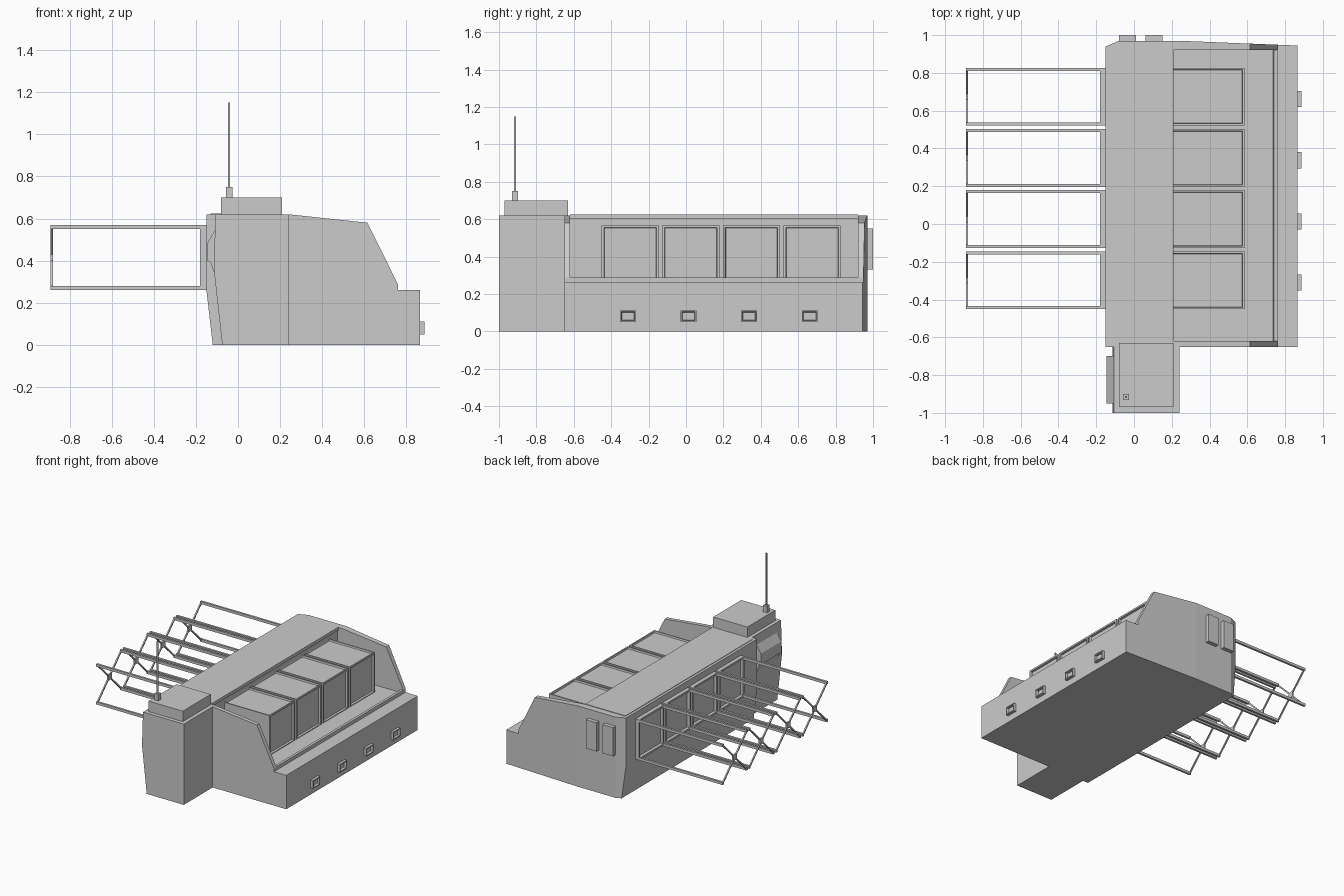
import bpy, bmesh
from mathutils import Vector

if "Cube" in bpy.data.objects:
    bpy.data.objects.remove(bpy.data.objects["Cube"])


def finish(name, bm):
    bmesh.ops.recalc_face_normals(bm, faces=bm.faces)
    me = bpy.data.meshes.new(name)
    bm.to_mesh(me)
    bm.free()
    ob = bpy.data.objects.new(name, me)
    bpy.context.collection.objects.link(ob)
    return ob


def prism_bm(profile, y0, y1):
    """Extrude an x-z outline along y."""
    bm = bmesh.new()
    face = bm.faces.new([bm.verts.new((x, y0, z)) for x, z in profile])
    ext = bmesh.ops.extrude_face_region(bm, geom=[face], use_keep_orig=True)
    bmesh.ops.translate(bm, vec=(0, y1 - y0, 0),
                        verts=[v for v in ext["geom"] if isinstance(v, bmesh.types.BMVert)])
    bmesh.ops.recalc_face_normals(bm, faces=bm.faces)
    return bm


def box(name, x0, x1, y0, y1, z0, z1, insets=()):
    """Box; insets = (direction, border, depth) recessed panels."""
    bm = prism_bm([(x0, z0), (x1, z0), (x1, z1), (x0, z1)], y0, y1)
    for direction, border, depth in insets:
        bm.normal_update()
        face = max(bm.faces, key=lambda f: (round(f.normal.dot(Vector(direction)), 3),
                                            f.calc_area()))
        bmesh.ops.inset_region(bm, faces=[face], thickness=border, depth=0)
        bmesh.ops.inset_region(bm, faces=[face], thickness=0.004, depth=-depth)
    return finish(name, bm)


def bar(name, a, b, size):
    """Square bar between two points."""
    a, b = Vector(a), Vector(b)
    ob = box(name, -size / 2, size / 2, -size / 2, size / 2, 0, (b - a).length)
    ob.location = a
    ob.rotation_mode = "QUATERNION"
    ob.rotation_quaternion = (b - a).to_track_quat("Z", "Y")
    return ob


def trim(bm, point, normal):
    cut = bmesh.ops.bisect_plane(bm, geom=bm.verts[:] + bm.edges[:] + bm.faces[:],
                                 plane_co=point, plane_no=normal, clear_outer=True)
    edges = [e for e in cut["geom_cut"] if isinstance(e, bmesh.types.BMEdge)]
    bmesh.ops.holes_fill(bm, edges=[e for e in edges if e.is_boundary])


# main hull: low base, recessed deck with lip, tall spine
finish("hull", prism_bm([(-0.12, 0), (0.865, 0), (0.865, 0.26), (0.76, 0.26), (0.76, 0.287),
                         (0.74, 0.287), (0.735, 0.262), (0.2, 0.262), (0.2, 0.6), (0.21, 0.6),
                         (0.21, 0.62), (-0.15, 0.62), (-0.15, 0.26)], -0.62, 0.92))

# sloped end walls; the rear one is trimmed to a tapered plan
wall = [(-0.12, 0), (0.865, 0), (0.865, 0.26), (0.76, 0.26), (0.76, 0.287),
        (0.615, 0.58), (0.24, 0.62), (-0.15, 0.62), (-0.15, 0.26)]
finish("front_end_wall", prism_bm(wall, -0.65, -0.62))
rear = prism_bm(wall, 0.92, 0.97)
trim(rear, (-0.08, 0.97, 0), (-0.03, 0.07, 0))
trim(rear, (0.24, 0.97, 0), (0.025, 0.62, 0))
finish("rear_end_wall", rear)
box("roof_panel", -0.13, 0.21, -0.62, 0.92, 0.618, 0.624)

# front tower with cap, side panel and antenna
finish("tower", prism_bm([(-0.075, 0), (0.24, 0), (0.24, 0.62), (-0.107, 0.62),
                          (-0.115, 0.36)], -1.0, -0.65))
box("tower_cap", -0.08, 0.21, -0.97, -0.63, 0.61, 0.70)
finish("tower_side_panel", prism_bm([(-0.10, 0.3), (-0.13, 0.39), (-0.145, 0.4),
                                     (-0.145, 0.485), (-0.10, 0.56)], -0.95, -0.70))
box("antenna_base", -0.058, -0.026, -0.931, -0.899, 0.70, 0.75)
box("antenna_rod", -0.047, -0.037, -0.92, -0.91, 0.75, 1.15)

# rear wall boxes
for x in (-0.08, 0.06):
    box("rear_box", x, x + 0.09, 0.955, 1.0, 0.33, 0.55)

# four cells: glazed pod, vent, and extended open frame on the left
for i in range(4):
    c = -0.298 + i * 0.324
    y0, y1 = c - 0.153, c + 0.153
    box("cell_pod", 0.19, 0.585, y0, y1, 0.255, 0.567,
        [((1, 0, 0), 0.018, 0.015), ((0, 0, 1), 0.014, 0.012)])
    box("side_vent", 0.855, 0.886, c - 0.055, c + 0.03, 0.05, 0.112, [((1, 0, 0), 0.01, 0.018)])
    box("frame_plate", -0.18, -0.14, y0, y1, 0.26, 0.57, [((-1, 0, 0), 0.02, 0.02)])
    for y in (y0, y1 - 0.016):
        for z in (0.26, 0.55):
            box("frame_rail", -0.89, -0.15, y, y + 0.016, z, z + 0.02)
    for s in (-1, 1):
        bar("end_brace", (-0.885, c - s * 0.147, 0.268), (-0.885, c + s * 0.147, 0.562), 0.01)
    box("brace_hub", -0.89, -0.878, c - 0.022, c + 0.022, 0.393, 0.437)
